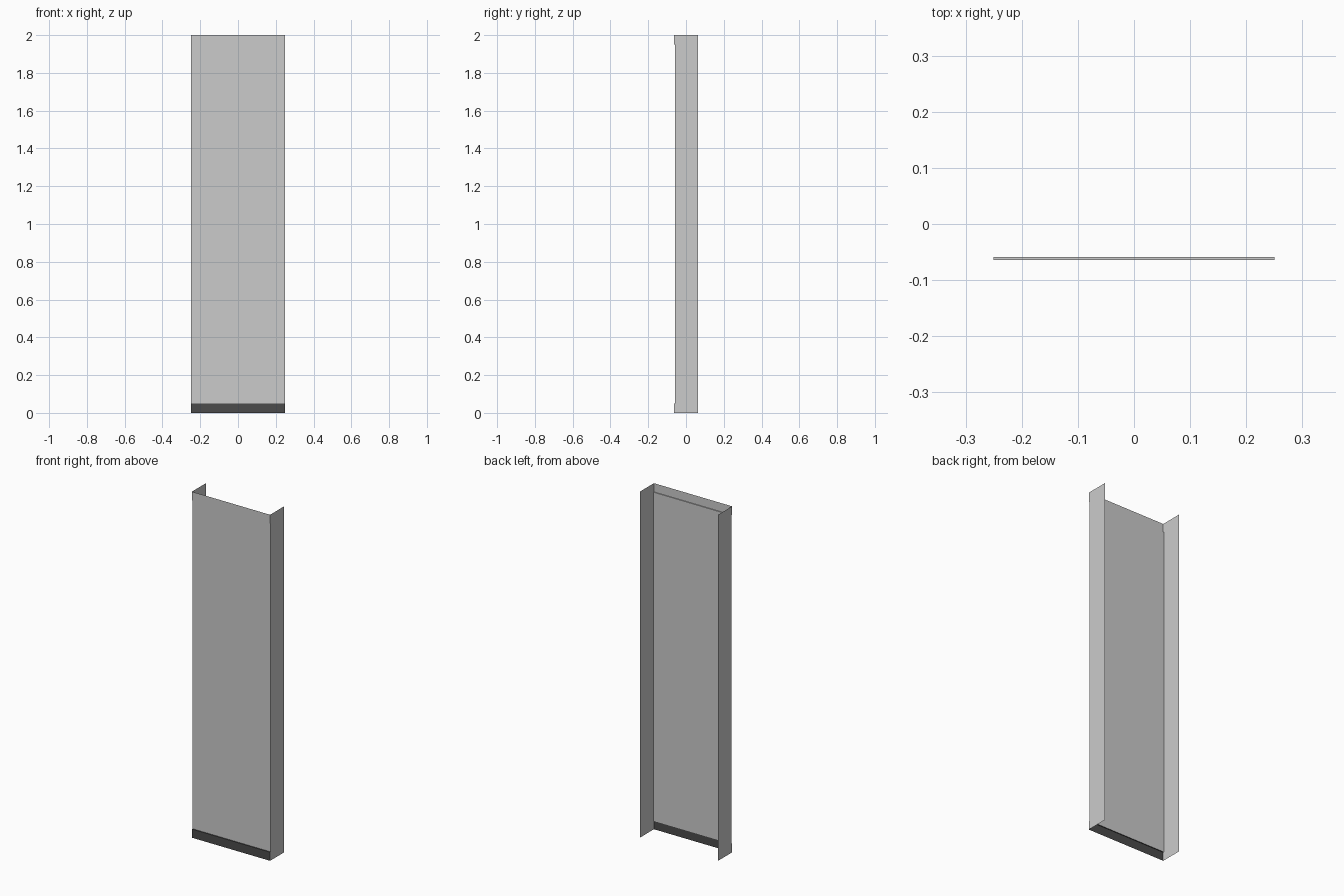
import bpy
import bmesh

if "Cube" in bpy.data.objects:
    bpy.data.objects.remove(bpy.data.objects["Cube"])

W, D, H = 0.25, 0.064, 2.0      # half width, half depth, height
BAND, STEP = 0.05, 0.005        # band height, panel recess
INNER = -D + STEP


def sheet(name, faces, mat=None):
    """Open thin-sheet part made from a few polygons."""
    bm = bmesh.new()
    for pts in faces:
        bm.faces.new([bm.verts.new(p) for p in pts])
    bmesh.ops.remove_doubles(bm, verts=bm.verts, dist=1e-5)
    mesh = bpy.data.meshes.new(name)
    bm.to_mesh(mesh)
    bm.free()
    obj = bpy.data.objects.new(name, mesh)
    bpy.context.collection.objects.link(obj)
    if mat:
        mesh.materials.append(mat)
    return obj


def swept(name, profile, mat=None):
    """Sweep a (y, z) profile, listed upwards, across the width; faces the front."""
    faces = []
    for (y0, z0), (y1, z1) in zip(profile, profile[1:]):
        faces.append([(-W, y0, z0), (W, y0, z0), (W, y1, z1), (-W, y1, z1)])
    return sheet(name, faces, mat)


def colour(name, v):
    m = bpy.data.materials.new(name)
    m.diffuse_color = (v, v, v, 1)
    m.use_nodes = True
    m.node_tree.nodes["Principled BSDF"].inputs["Base Color"].default_value = m.diffuse_color
    return m


# front: recessed panel between two raised bands with small ledges
swept("front_panel", [(INNER, BAND), (INNER, H - BAND)])
swept("bottom_band", [(-D, 0), (-D, BAND), (INNER, BAND)], colour("dark", 0.07))
swept("top_band", [(INNER, H - BAND), (-D, H - BAND), (-D, H)], colour("mid_grey", 0.56))

# side sheets, notched to follow the front; back, top and bottom stay open
outline = [(-D, 0), (D, 0), (D, H), (-D, H), (-D, H - BAND),
           (INNER, H - BAND), (INNER, BAND), (-D, BAND)]
for name, x in (("right_side", W), ("left_side", -W)):
    pts = [(x, y, z) for y, z in outline]
    sheet(name, [pts if x > 0 else pts[::-1]])
